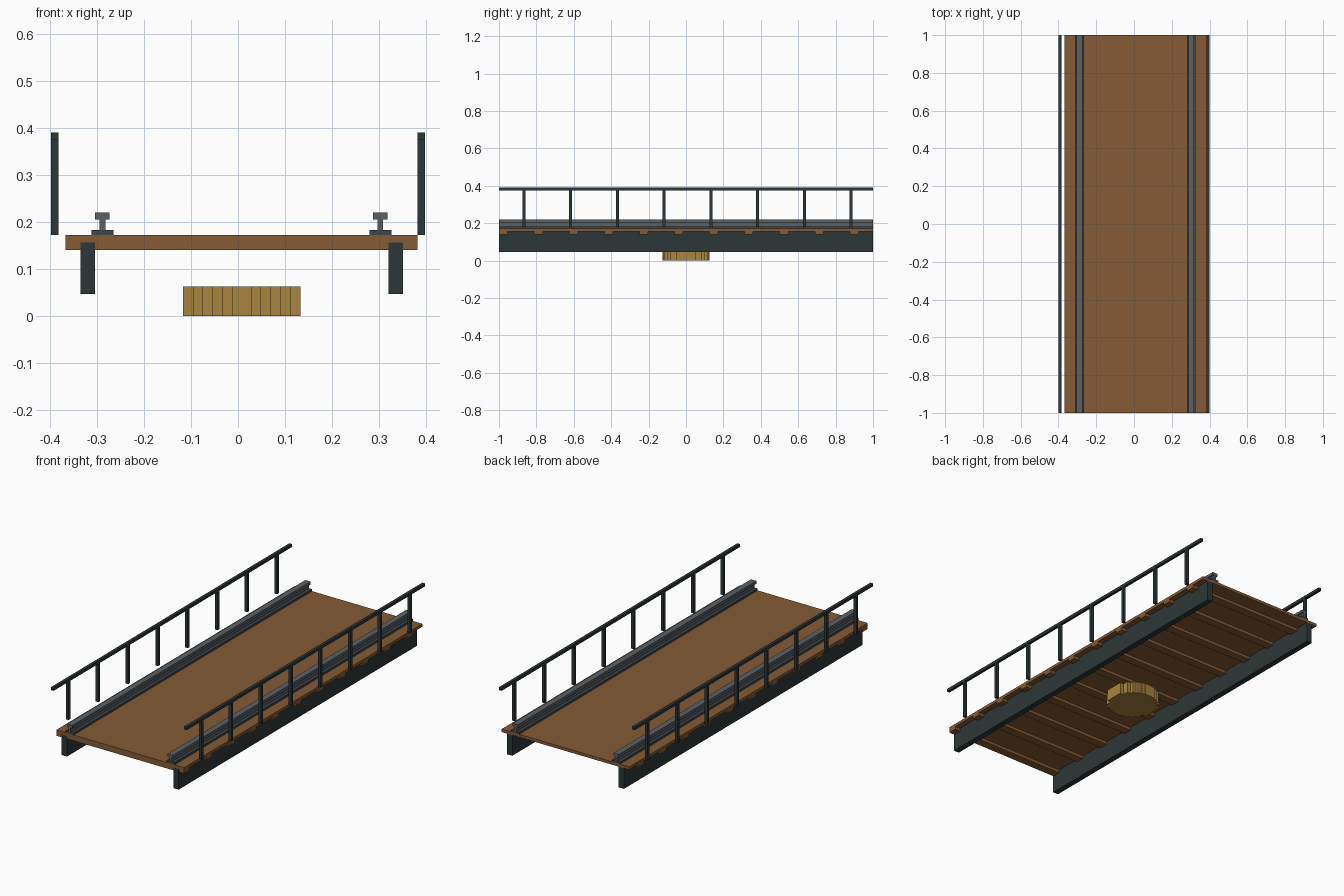
import bpy, bmesh, math

cube = bpy.data.objects.get("Cube")
if cube:
    bpy.data.objects.remove(cube, do_unlink=True)

U = 1 / 64                      # modelling unit
ORIGIN = (-25.5, -64, 0)        # grid corner, in units


def material(name, rgb):
    lin = [(c / 255 / 12.92) if c < 11 else ((c / 255 + 0.055) / 1.055) ** 2.4 for c in rgb]
    m = bpy.data.materials.new(name)
    m.use_nodes = True
    m.diffuse_color = (*lin, 1)
    bsdf = m.node_tree.nodes["Principled BSDF"]
    bsdf.inputs["Base Color"].default_value = (*lin, 1)
    bsdf.inputs["Roughness"].default_value = 0.8
    return m


wood = material("brown wood", (133, 91, 53))
iron = material("dark iron", (45, 54, 55))
steel = material("grey steel", (91, 97, 103))
foot_steel = material("dark steel", (62, 69, 74))
brass = material("brass", (168, 131, 64))


def boxes(name, mat, items):
    """One object from boxes given as (low corner, size) in grid units."""
    bm = bmesh.new()
    for low, size in items:
        new = bmesh.ops.create_cube(bm, size=1)["verts"]
        for v in new:
            for i in range(3):
                v.co[i] = (ORIGIN[i] + low[i] + (v.co[i] + 0.5) * size[i]) * U
    mesh = bpy.data.meshes.new(name)
    bm.to_mesh(mesh)
    bm.free()
    mesh.materials.append(mat)
    obj = bpy.data.objects.new(name, mesh)
    bpy.context.collection.objects.link(obj)
    return obj


LENGTH = 128

# Deck sheet and the sleepers under it
boxes("deck", wood, [((2, 0, 10), (48, LENGTH, 1))])
boxes("sleepers", wood, [((2, y + 0.06, 9), (48, 2.94, 1)) for y in range(0, LENGTH, 12)])

# Long girders, track rails and railings on both sides
for side, girder_x, rail_x, post_x in (("right", 4, 7, 0), ("left", 46, 44.9, 50)):
    boxes(side + "_girder", iron, [((girder_x, 0, 3), (2, LENGTH, 7))])
    boxes(side + "_rail_foot", foot_steel, [((rail_x - 1.5, 0, 11), (3, LENGTH, 0.7))])
    boxes(side + "_rail_head", steel, [
        ((rail_x - 0.4, 0, 11.7), (0.8, LENGTH, 1.4)),
        ((rail_x - 1, 0, 13.1), (2, LENGTH, 1)),
    ])
    boxes(side + "_railing_posts", iron,
          [((post_x, y, 11), (1, 1, 13)) for y in range(8, LENGTH, 16)])
    boxes(side + "_handrail", iron, [((post_x, 0, 24), (1, LENGTH, 1))])

# Round pivot under the middle, built from parallel strips
RADIUS, STRIPS = 8, 12
step = 2 * RADIUS / STRIPS
strips = []
for i in range(STRIPS):
    x = -RADIUS + i * step
    half = math.sqrt(RADIUS ** 2 - (x + step / 2) ** 2)
    strips.append(((26 + x, 64 - half, 0), (step, 2 * half, 4)))
boxes("pivot", brass, strips)
